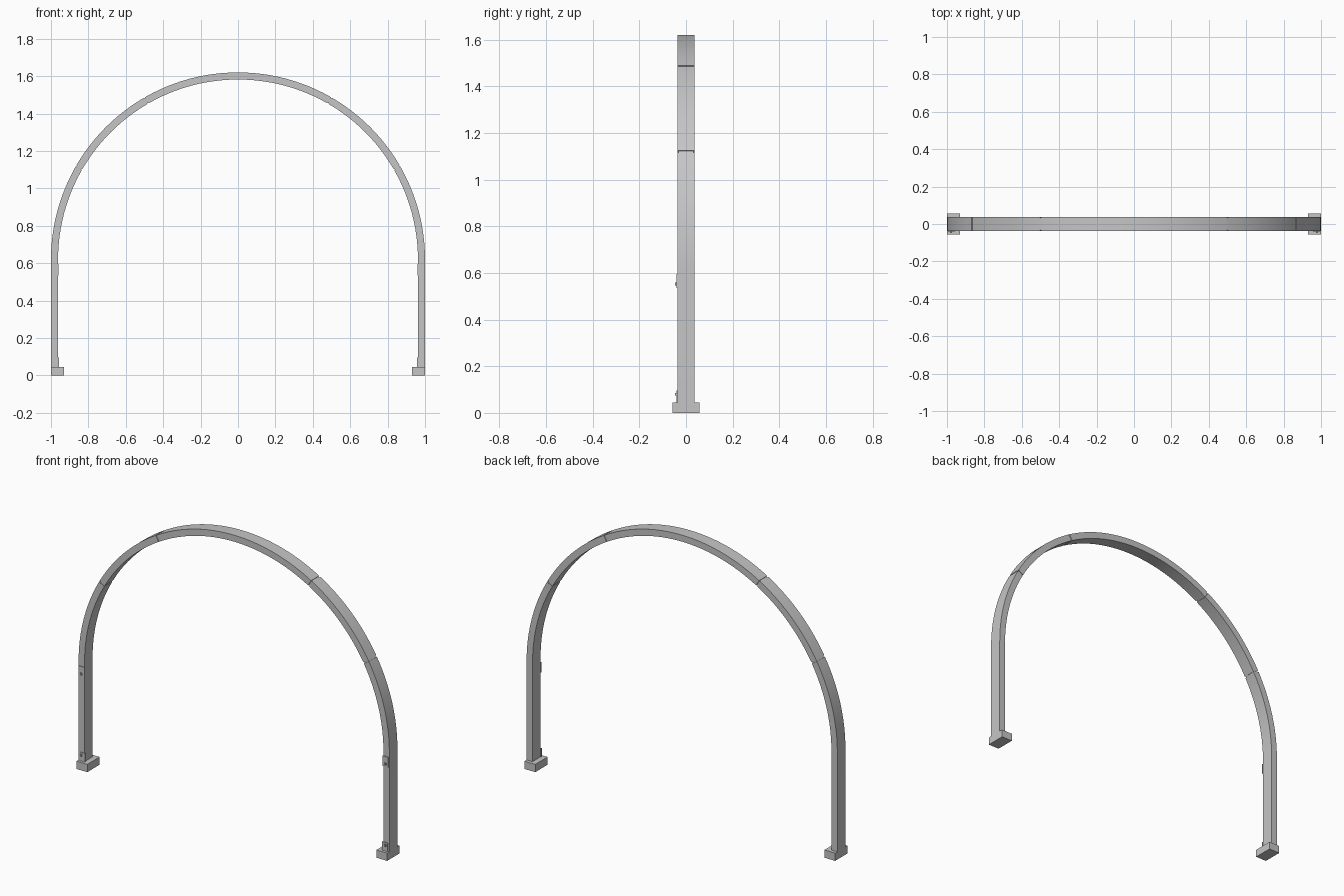
import bpy, bmesh, math

if "Cube" in bpy.data.objects:
    bpy.data.objects.remove(bpy.data.objects["Cube"])

R_OUT, R_IN, ZC, HD = 1.0, 0.962, 0.62, 0.037
GAP = 0.004   # half width of a joint, in radians

grey = bpy.data.materials.new("light grey")
grey.diffuse_color = (0.56, 0.56, 0.56, 1)
grey.use_nodes = True
grey.node_tree.nodes["Principled BSDF"].inputs["Base Color"].default_value = grey.diffuse_color


def finish(name, bm):
    bmesh.ops.recalc_face_normals(bm, faces=bm.faces[:])
    me = bpy.data.meshes.new(name)
    bm.to_mesh(me)
    bm.free()
    me.materials.append(grey)
    ob = bpy.data.objects.new(name, me)
    bpy.context.collection.objects.link(ob)
    bpy.context.view_layer.objects.active = ob
    ob.select_set(True)
    bpy.ops.object.shade_smooth_by_angle(angle=math.radians(30))
    ob.select_set(False)
    return ob


def box(name, x, y, z):
    bm = bmesh.new()
    bmesh.ops.create_cube(bm, size=1)
    for v in bm.verts:
        v.co = [a + (b - a) * (c + 0.5) for (a, b), c in zip((x, y, z), v.co)]
    return finish(name, bm)


def sweep(name, path, inset=0.0):
    """Sweep the rectangular section along (angle, z offset) stations."""
    bm = bmesh.new()
    ro, ri, d = R_OUT - inset, R_IN + inset, HD - inset
    rings = []
    for a, dz in path:
        c, s = math.cos(a), math.sin(a)
        rings.append([bm.verts.new((r * c, y, ZC + r * s + dz))
                      for r, y in ((ri, -d), (ro, -d), (ro, d), (ri, d))])
    for p, q in zip(rings, rings[1:]):
        for i in range(4):
            j = (i + 1) % 4
            bm.faces.new((p[i], p[j], q[j], q[i]))
    bm.faces.new(rings[0])
    bm.faces.new(rings[-1])
    return finish(name, bm)


def arc(a0, a1, n):
    return [(a0 + (a1 - a0) * i / n, 0) for i in range(n + 1)]


rad = math.radians

# Curved tube pieces with joints every 30 degrees; the crown piece is one span
sweep("crown_tube", arc(rad(60) + GAP, rad(120) - GAP, 24))
for side, label in ((1, "right"), (-1, "left")):
    def ang(a):
        return a if side > 0 else math.pi - a
    sweep(label + "_shoulder_tube", arc(ang(rad(30) + GAP), ang(rad(60) - GAP), 12))
    # Leg runs straight up from the foot and bends into the first arc
    leg = [(ang(0), 0.04 - ZC)] + arc(ang(0), ang(rad(30) - GAP), 12)
    sweep(label + "_leg_tube", leg)
    # Recessed sleeves inside the joints
    for deg in (30, 60):
        sweep(f"{label}_joint_sleeve_{deg}",
              arc(ang(rad(deg - 1)), ang(rad(deg + 1)), 2), 0.004)

    def span(a, b):
        return tuple(sorted((side * a, side * b)))
    # Foot block
    box(label + "_foot", span(0.93, 1.0), (-0.057, 0.057), (0, 0.045))
    # Small brackets with a pin on the front of the leg
    for part, z0, z1, x0, x1 in (("lower", 0.045, 0.095, 0.957, 0.99),
                                 ("upper", 0.535, 0.595, 0.959, 0.995)):
        box(f"{label}_{part}_bracket", span(x0, x1), (-0.041, -0.036), (z0, z1))
        zm = (z0 + z1) / 2 - 0.012 * (part == "upper") + 0.01 * (part == "lower")
        box(f"{label}_{part}_pin", span(0.974, 0.984), (-0.048, -0.04),
            (zm - 0.006, zm + 0.006))
